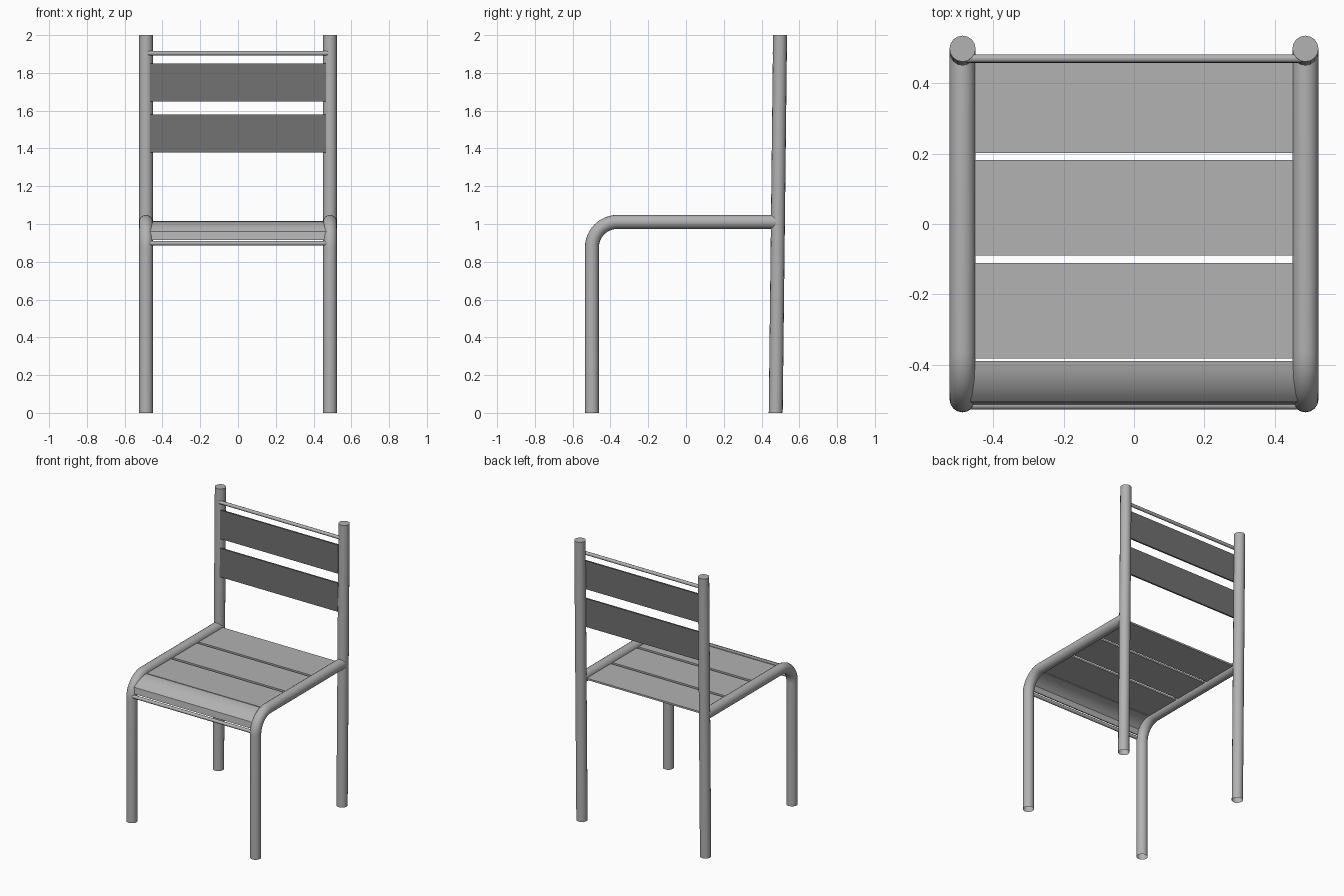
import bpy, bmesh, math

if "Cube" in bpy.data.objects:
    bpy.data.objects.remove(bpy.data.objects["Cube"])

X = 0.487      # tube centre line
RAD = 0.037    # tube radius
HALF = 0.465   # half length of slats


def paint(name, v):
    m = bpy.data.materials.new(name)
    m.diffuse_color = (v, v, v, 1)
    m.use_nodes = True
    m.node_tree.nodes["Principled BSDF"].inputs["Base Color"].default_value = m.diffuse_color
    return m


GREY = paint("grey_metal", 0.446)
DARK = paint("dark_grey_metal", 0.168)


def finish(ob, mat, convert=False):
    bpy.ops.object.select_all(action='DESELECT')
    ob.select_set(True)
    bpy.context.view_layer.objects.active = ob
    if convert:
        bpy.ops.object.convert(target='MESH')
    bpy.ops.object.shade_smooth_by_angle(angle=math.radians(32))
    ob.data.materials.clear()
    ob.data.materials.append(mat)


def tube(name, pts, r, res=6):
    cu = bpy.data.curves.new(name, 'CURVE')
    cu.dimensions = '3D'
    cu.bevel_depth = r
    cu.bevel_resolution = res
    cu.use_fill_caps = True
    sp = cu.splines.new('POLY')
    sp.points.add(len(pts) - 1)
    for p, co in zip(sp.points, pts):
        p.co = (*co, 1)
    ob = bpy.data.objects.new(name, cu)
    bpy.context.collection.objects.link(ob)
    finish(ob, GREY, convert=True)
    # legs are hollow: open the ends on the ground, trim the ends level
    bm = bmesh.new()
    bm.from_mesh(ob.data)
    low = [f for f in bm.faces if f.normal.z < -0.9 and f.calc_center_median().z < 0.01]
    bmesh.ops.delete(bm, geom=low, context='FACES_ONLY')
    for v in bm.verts:
        if v.co.z < 0.01:
            v.co.z = 0
        elif v.co.z > 1.99:
            v.co.z = 2
    bm.to_mesh(ob.data)
    bm.free()


def slat(name, profile, mat=GREY):
    """Extrude a closed (y, z) outline across the chair."""
    n = len(profile)
    verts = [(s * HALF, y, z) for s in (-1, 1) for y, z in profile]
    faces = [(i, (i + 1) % n, n + (i + 1) % n, n + i) for i in range(n)]
    faces += [tuple(reversed(range(n))), tuple(range(n, 2 * n))]
    me = bpy.data.meshes.new(name)
    me.from_pydata(verts, [], faces)
    bm = bmesh.new()
    bm.from_mesh(me)
    bmesh.ops.recalc_face_normals(bm, faces=bm.faces)
    bm.to_mesh(me)
    bm.free()
    ob = bpy.data.objects.new(name, me)
    bpy.context.collection.objects.link(ob)
    finish(ob, mat)


# Side frames: front leg bending into the seat rail, and leaning back post
R = 0.135
arc = [(-0.363 - R * math.cos(a), 0.876 + R * math.sin(a))
       for a in (math.pi / 2 * i / 12 for i in range(13))]
path = [(-0.498, 0)] + arc + [(0.48, 1.011)]
for side, s in (("left", -1), ("right", 1)):
    tube(f"front_leg_{side}", [(s * X, y, z) for y, z in path], RAD)
    tube(f"back_post_{side}", [(s * X, 0.475, 0), (s * X, 0.498, 2)], RAD)

# Flat seat slats
for i, (y0, y1) in enumerate([(-0.382, -0.111), (-0.09, 0.182), (0.202, 0.473)]):
    slat(f"seat_slat_{i + 1}", [(y0, 1.004), (y1, 1.004), (y1, 1.016), (y0, 1.016)])

# Rolled front slat with a near upright lip
outer = [(-0.389, 1.016), (-0.415, 1.013), (-0.442, 1.004), (-0.467, 0.992),
         (-0.488, 0.977), (-0.505, 0.96), (-0.512, 0.916)]
inner = [(-0.501, 0.914), (-0.495, 0.954), (-0.480, 0.968), (-0.461, 0.982),
         (-0.438, 0.993), (-0.412, 1.001), (-0.389, 1.004)]
slat("seat_front_slat", outer + inner)

# Back slats following the lean of the posts
for name, z0, z1 in (("back_slat_lower", 1.378, 1.581), ("back_slat_upper", 1.648, 1.851)):
    y0, y1 = 0.442 + 0.0115 * z0, 0.442 + 0.0115 * z1
    slat(name, [(y0, z0), (y0 + 0.012, z0), (y1 + 0.012, z1), (y1, z1)], DARK)

# Thin cross rods at the top of the back and under the seat front
for name, y, z in (("back_rod", 0.470, 1.904), ("front_rod", -0.515, 0.898)):
    tube(name, [(-X + 0.01, y, z), (X - 0.01, y, z)], 0.012, 4)
